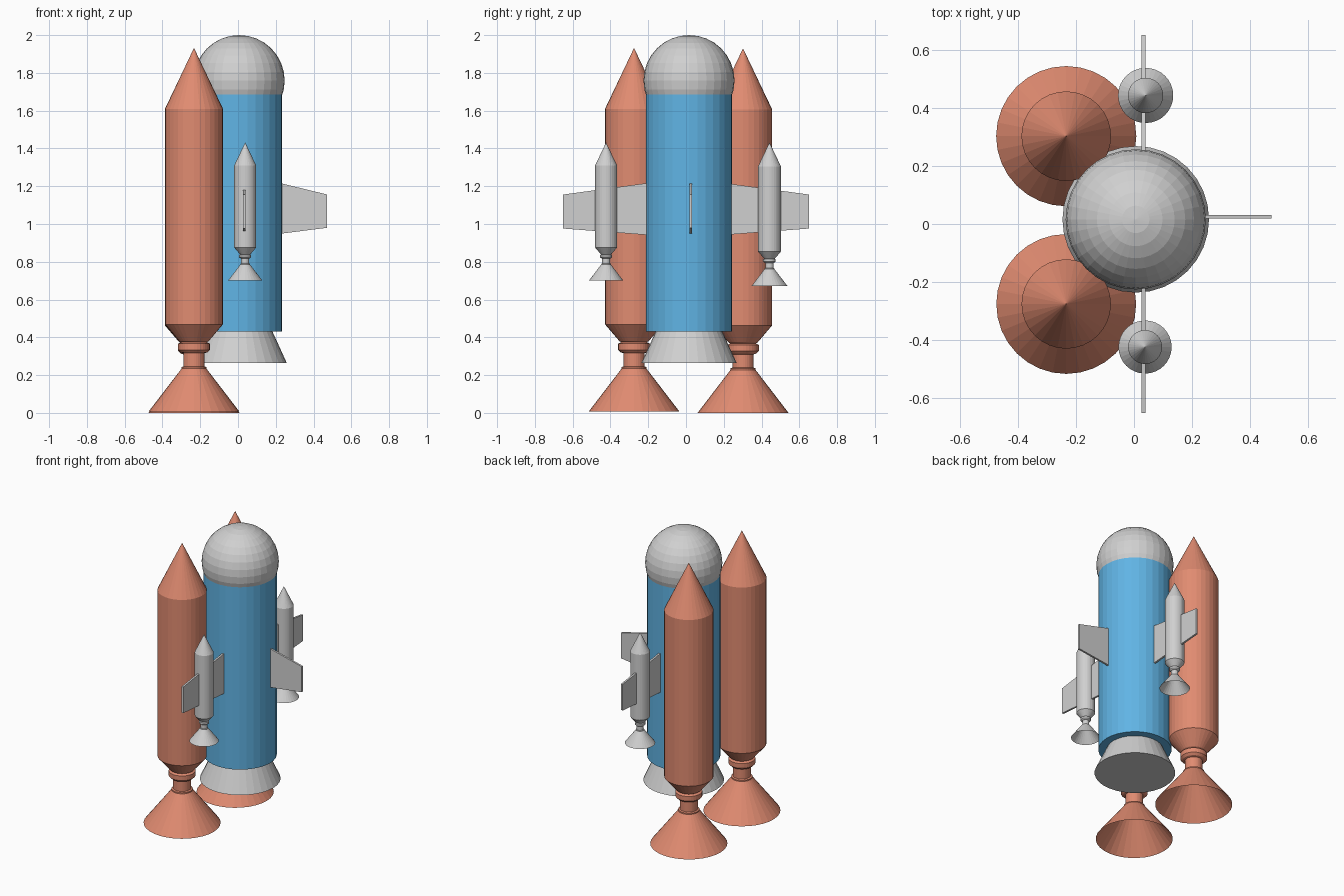
import bpy, bmesh, math
from mathutils import Matrix

if "Cube" in bpy.data.objects:
    bpy.data.objects.remove(bpy.data.objects["Cube"])


def material(name, rgb):
    m = bpy.data.materials.new(name)
    m.diffuse_color = (*rgb, 1)
    m.use_nodes = True
    m.node_tree.nodes["Principled BSDF"].inputs["Base Color"].default_value = m.diffuse_color
    return m


GREY = material("light_grey", (0.63, 0.63, 0.63))
BLUE = material("sky_blue", (0.118, 0.456, 0.78))
CORAL = material("coral", (0.75, 0.26, 0.165))


def finish(name, bm, mat, loc=(0, 0, 0)):
    mesh = bpy.data.meshes.new(name)
    bm.to_mesh(mesh)
    bm.free()
    mesh.materials.append(mat)
    ob = bpy.data.objects.new(name, mesh)
    ob.location = loc
    bpy.context.collection.objects.link(ob)
    return ob


def lathe(name, profile, mat, loc, sides=32):
    """Spin (radius, z) points, listed top to bottom, around z."""
    bm = bmesh.new()
    rings = []
    for r, z in profile:
        if r == 0:
            rings.append([bm.verts.new((0, 0, z))] * sides)
        else:
            rings.append([bm.verts.new((r * math.cos(math.tau * i / sides),
                                        r * math.sin(math.tau * i / sides), z))
                          for i in range(sides)])
    for a, b in zip(rings, rings[1:]):
        for i in range(sides):
            j = (i + 1) % sides
            quad = list(dict.fromkeys((a[i], b[i], b[j], a[j])))
            bm.faces.new(quad)
    return finish(name, bm, mat, loc)


# Rocket outline shared by large and small boosters; z runs 0 (bell rim) to 1 (tip)
H = 1.93
ROCKET = [(0, 1.93), (0.154, 1.607), (0.154, 0.463), (0.078, 0.374),
          (0.068, 0.368), (0.084, 0.36), (0.084, 0.328), (0.07, 0.314),
          (0.056, 0.31), (0.056, 0.24), (0.066, 0.236), (0.066, 0.228), (0.241, 0.0)]


def rocket(name, x, y, bottom, top, mat):
    sz = (top - bottom) / H
    lathe(name, [(r * sz, z * sz) for r, z in ROCKET], mat, (x, y, bottom))


CX, CY = 0.006, 0.016

# Central tank, dome and engine skirt
lathe("main_tank", [(0, 1.74), (0.228, 1.74), (0.228, 0.43), (0, 0.43)], BLUE, (CX, CY, 0))
lathe("engine_skirt", [(0, 0.46), (0.163, 0.46), (0.252, 0.265), (0, 0.265)], GREY, (CX, CY, 0))
bm = bmesh.new()
bmesh.ops.create_uvsphere(bm, u_segments=32, v_segments=16, radius=0.241)
finish("nose_dome", bm, GREY, (CX, CY, 1.759))

# Large boosters
rocket("large_booster_front", -0.233, -0.275, 0.007, 1.932, CORAL)
rocket("large_booster_back", -0.233, 0.302, 0.0, 1.93, CORAL)

# Small side boosters
rocket("small_booster_front", 0.038, -0.423, 0.70, 1.432, GREY)
rocket("small_booster_back", 0.040, 0.442, 0.672, 1.432, GREY)


def fin(name, root, tip, root_z, tip_z, angle, loc):
    """Tapered plate reaching out along +x, then turned about z."""
    t = 0.0065
    outline = [(root, root_z[0]), (tip, tip_z[0]), (tip, tip_z[1]), (root, root_z[1])]
    bm = bmesh.new()
    face = bm.faces.new([bm.verts.new((x, -t, z)) for x, z in outline])
    ext = bmesh.ops.extrude_face_region(bm, geom=[face])
    for v in ext["geom"]:
        if isinstance(v, bmesh.types.BMVert):
            v.co.y += 2 * t
    bmesh.ops.recalc_face_normals(bm, faces=bm.faces[:])
    bmesh.ops.rotate(bm, verts=bm.verts[:], matrix=Matrix.Rotation(angle, 3, 'Z'))
    finish(name, bm, GREY, loc)


# Three fins
fin("right_fin", 0.18, 0.472, (0.943, 1.227), (0.98, 1.156), 0, (0, 0.025, 0))
for label, s in (("front", -1), ("back", 1)):
    fin(label + "_fin", 0.18, 0.65, (0.94, 1.22), (0.976, 1.156), s * math.pi / 2, (0.033, 0, 0))
